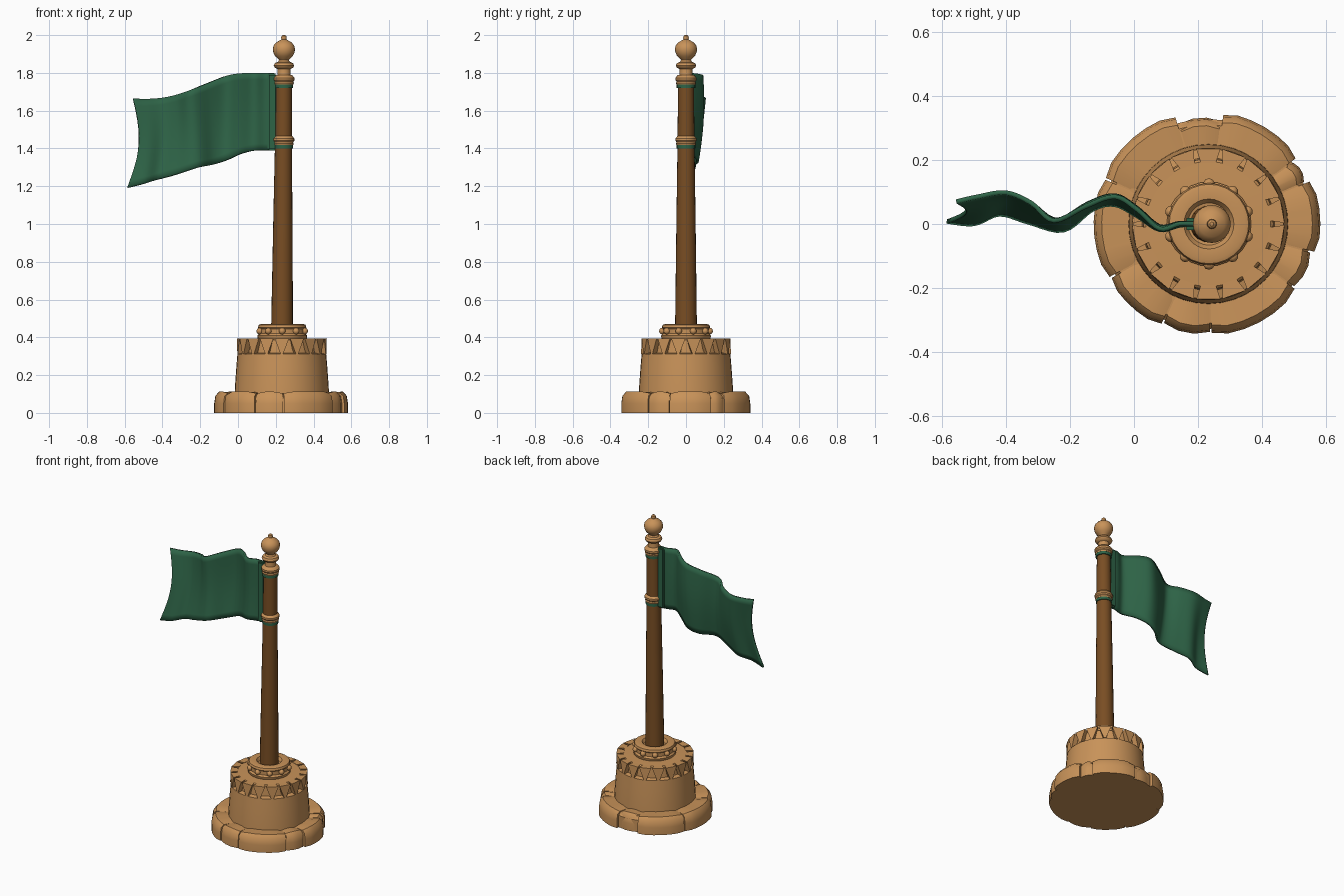
import bpy, bmesh, math
from mathutils import Vector

if "Cube" in bpy.data.objects:
    bpy.data.objects.remove(bpy.data.objects["Cube"])


def material(name, rgb):
    m = bpy.data.materials.new(name)
    m.diffuse_color = (*rgb, 1)
    m.use_nodes = True
    m.node_tree.nodes["Principled BSDF"].inputs["Base Color"].default_value = m.diffuse_color
    return m


TAN = material("tan stone", (0.58, 0.29, 0.10))
BROWN = material("brown wood", (0.19, 0.075, 0.017))
GREEN = material("green cloth", (0.027, 0.125, 0.062))


def finish(bm, name, mat, angle=35):
    bmesh.ops.remove_doubles(bm, verts=bm.verts, dist=1e-5)
    bmesh.ops.recalc_face_normals(bm, faces=bm.faces)
    me = bpy.data.meshes.new(name)
    bm.to_mesh(me)
    bm.free()
    me.materials.append(mat)
    ob = bpy.data.objects.new(name, me)
    bpy.context.collection.objects.link(ob)
    bpy.ops.object.select_all(action='DESELECT')
    bpy.context.view_layer.objects.active = ob
    ob.select_set(True)
    bpy.ops.object.shade_smooth_by_angle(angle=math.radians(angle))
    return ob


def sweep(bm, rings, closed_path):
    """Skin rings of points; cap the ends of an open path."""
    vs = [[bm.verts.new(p) for p in ring] for ring in rings]
    n, k = len(vs), len(vs[0])
    for i in range(n if closed_path else n - 1):
        a, b = vs[i], vs[(i + 1) % n]
        for j in range(k):
            bm.faces.new((a[j], a[(j + 1) % k], b[(j + 1) % k], b[j]))
    if not closed_path:
        bm.faces.new(vs[0])
        bm.faces.new(vs[-1][::-1])


def polar(cx, r, a, z):
    return Vector((cx + r * math.cos(a), r * math.sin(a), z))


def lathe(name, profile, mat, cx, segs=28, lean=0.0):
    """Revolve (radius, z) points about a nearly vertical axis."""
    bm = bmesh.new()
    z0 = profile[0][1]
    rings = [[bm.verts.new(polar(cx + lean * (z - z0), r, 2 * math.pi * i / segs, z))
              for i in range(segs)] for r, z in profile]
    for a, b in zip(rings, rings[1:]):
        for i in range(segs):
            j = (i + 1) % segs
            bm.faces.new((a[i], a[j], b[j], b[i]))
    bm.faces.new(rings[0][::-1])
    bm.faces.new(rings[-1])
    return finish(bm, name, mat)


# Irregular ring of foot stones: start angle, end angle, radius
BX = 0.228
stones = [(36, 82, .352), (23, 36, .338), (-15, 23, .354), (-36, -15, .342),
          (-88, -36, .348), (-114, -88, .345), (-151, -114, .35),
          (-204, -151, .354), (106, 156, .355), (82, 106, .332)]
bm = bmesh.new()
for a0, a1, r in stones:
    n = max(3, round((a1 - a0) / 8))
    rings = []
    for i in range(n + 1):
        t = i / n
        a = math.radians(a0 + .5 + (a1 - a0 - 1) * t)
        q = r - (.008 if i in (0, n) else 0)
        top = .112 - (.008 if i in (0, n) else 0)
        section = [(.18, 0), (q, 0), (q, .05), (q - .006, .09),
                   (q - .025, top), (.18, top - .006)]
        rings.append([polar(BX, rr, a, z) for rr, z in section])
    sweep(bm, rings, False)
finish(bm, "foot_stones", TAN, 40)
lathe("foot_core", [(.328, 0), (.328, .08), (.31, .1), (.2, .104)], TAN, BX, 40)

# Drum with a recessed band under its top
DX = 0.232
lathe("drum", [(.25, .09), (.248, .14), (.241, .24), (.235, .312), (.207, .318),
               (.203, .385), (.195, .392), (.1, .395)], TAN, DX, 40)

# Pointed leaf teeth hanging round the drum's rim
bm = bmesh.new()
COUNT = 18
for i in range(COUNT):
    a, w = 2 * math.pi * (i + .5) / COUNT, math.pi / COUNT * .92
    outer = [polar(DX, .238, a - w, .394), polar(DX, .238, a + w, .394),
             polar(DX, .238, a + .03, .312), polar(DX, .238, a - .03, .312)]
    inner = [polar(DX, .192, a - w * .75, .394), polar(DX, .192, a + w * .75, .394),
             polar(DX, .192, a + .03, .312), polar(DX, .192, a - .03, .312)]
    sweep(bm, [inner, outer], False)
finish(bm, "drum_teeth", TAN, 20)

# Socket collar with studs
lathe("socket_collar", [(.122, .385), (.13, .395), (.132, .41), (.122, .42), (.122, .445),
                        (.128, .452), (.124, .466), (.112, .47), (.078, .468),
                        (.066, .45), (.05, .447)], TAN, 0.234)
bm = bmesh.new()
for i in range(10):
    a = 2 * math.pi * (i + .5) / 10
    res = bmesh.ops.create_icosphere(bm, subdivisions=2, radius=.018)
    bmesh.ops.translate(bm, verts=res["verts"], vec=polar(0.234, .125, a, .433))
finish(bm, "collar_studs", TAN)

# Tapered pole
lathe("pole", [(.058, .42), (.056, .6), (.051, 1.0), (.045, 1.42), (.042, 1.76)],
      BROWN, 0.233, 20, lean=.0075)


# Two pole bands with cloth straps below
def band(label, z, cx):
    lathe(label + "_band", [(.04, z), (.05, z), (.053, z + .008), (.05, z + .016),
                            (.056, z + .024), (.056, z + .036), (.046, z + .048),
                            (.04, z + .052)], TAN, cx, 20)
    lathe(label + "_strap", [(.04, z - .018), (.049, z - .018), (.049, z + .004),
                             (.04, z + .004)], GREEN, cx, 20)


band("lower", 1.417, 0.242)
band("upper", 1.738, 0.243)

# Finial
lathe("finial", [(.038, 1.77), (.034, 1.79), (.034, 1.82), (.048, 1.827), (.054, 1.838),
                 (.048, 1.852), (.032, 1.858), (.026, 1.868), (.032, 1.876), (.047, 1.889),
                 (.056, 1.908), (.059, 1.927), (.054, 1.946), (.04, 1.962), (.022, 1.972),
                 (.013, 1.977), (.015, 1.985), (.013, 1.994), (.006, 2.0)],
      TAN, 0.243, 24)

# Waving flag: top-edge and bottom-edge points from hoist to fly end
edges = [((.19, .0, 1.80), (.19, .0, 1.39)),
         ((.14, .0, 1.80), (.14, -.005, 1.39)),
         ((.08, -.015, 1.80), (.08, -.018, 1.388)),
         ((.01, .045, 1.797), (.01, .025, 1.37)),
         ((-.06, .085, 1.785), (-.06, .06, 1.338)),
         ((-.15, .055, 1.75), (-.13, .045, 1.315)),
         ((-.25, .01, 1.71), (-.22, -.02, 1.297)),
         ((-.32, .065, 1.685), (-.33, .005, 1.262)),
         ((-.40, .098, 1.668), (-.42, .03, 1.237)),
         ((-.49, .085, 1.661), (-.50, .0, 1.213)),
         ((-.555, .07, 1.664), (-.585, .008, 1.192))]


def spline(pts, t):
    i = min(int(t), len(pts) - 2)
    f = t - i
    p0, p1, p2, p3 = (Vector(pts[min(max(k, 0), len(pts) - 1)]) for k in range(i - 1, i + 3))
    return .5 * (2 * p1 + (p2 - p0) * f + (2 * p0 - 5 * p1 + 4 * p2 - p3) * f * f
                 + (3 * p1 - p0 - 3 * p2 + p3) * f ** 3)


U, V = 50, 12
top, bottom = [e[0] for e in edges], [e[1] for e in edges]
bm = bmesh.new()
grid = []
for i in range(U + 1):
    t = (len(edges) - 1) * i / U
    s = i / U
    col = []
    for j in range(V + 1):
        v = j / V
        p = spline(top, t).lerp(spline(bottom, t), v)
        p.x += .045 * math.sin(math.pi * v) * s ** 5       # hollow fly edge
        p.y += .015 * math.sin(math.pi * v) * math.sin(math.pi * s)
        col.append(bm.verts.new(p))
    grid.append(col)
for i in range(U):
    for j in range(V):
        bm.faces.new((grid[i][j], grid[i + 1][j], grid[i + 1][j + 1], grid[i][j + 1]))
flag = finish(bm, "flag", GREEN, 60)
solid = flag.modifiers.new("thickness", 'SOLIDIFY')
solid.thickness, solid.offset = .014, 0

# Hoist sleeve beside the pole
bm = bmesh.new()
bmesh.ops.create_cube(bm, size=1)
for v in bm.verts:
    v.co = Vector((.181 + v.co.x * .05, v.co.y * .036, 1.594 + v.co.z * .408))
bmesh.ops.bevel(bm, geom=bm.edges[:], offset=.008, segments=2, affect='EDGES')
finish(bm, "flag_sleeve", GREEN)
